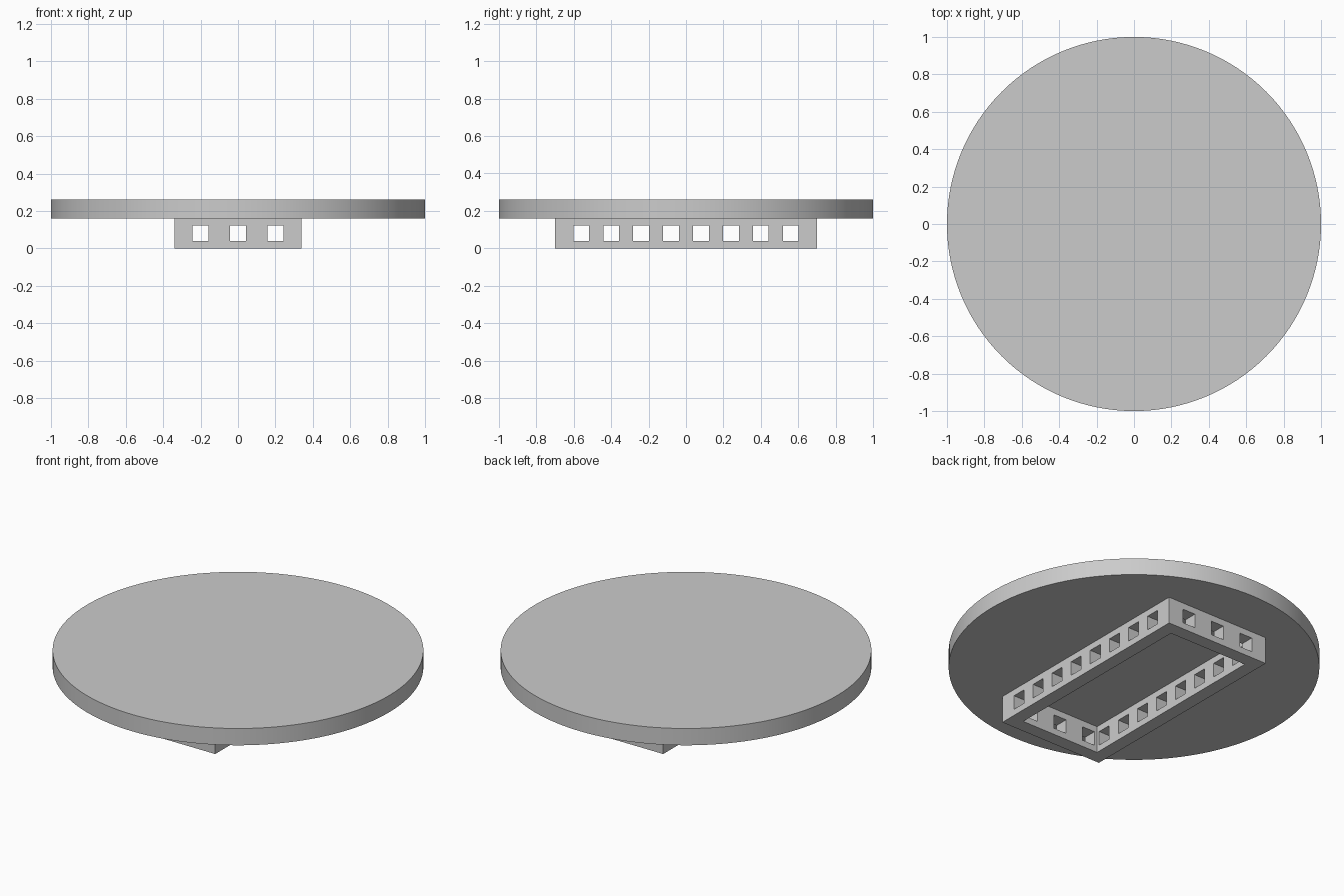
import bpy
import bmesh
import math
from mathutils import Matrix

if "Cube" in bpy.data.objects:
    bpy.data.objects.remove(bpy.data.objects["Cube"], do_unlink=True)

WIDTH, LENGTH, HEIGHT = 0.68, 1.40, 0.16   # outer size of the base frame
WALL, HOLE = 0.08, 0.084
DISC = 0.10

grey = bpy.data.materials.new("plain_grey")
grey.use_nodes = True
colour = (0.6, 0.6, 0.6, 1)
grey.diffuse_color = colour
grey.node_tree.nodes["Principled BSDF"].inputs["Base Color"].default_value = colour


def boxes(name, specs):
    """One object holding a box for each (centre, size)."""
    bm = bmesh.new()
    for centre, size in specs:
        bmesh.ops.create_cube(
            bm, size=1, matrix=Matrix.Translation(centre) @ Matrix.Diagonal((*size, 1)))
    mesh = bpy.data.meshes.new(name)
    bm.to_mesh(mesh)
    bm.free()
    mesh.materials.append(grey)
    obj = bpy.data.objects.new(name, mesh)
    bpy.context.collection.objects.link(obj)
    return obj


def cut(target, cutter):
    """Subtract the cutter from the target, then discard the cutter."""
    cutter.hide_render = True
    mod = target.modifiers.new(cutter.name, "BOOLEAN")
    mod.operation, mod.solver, mod.object = "DIFFERENCE", "EXACT", cutter
    bpy.context.view_layer.objects.active = target
    bpy.ops.object.modifier_apply(modifier=mod.name)
    bpy.data.objects.remove(cutter, do_unlink=True)


# Rectangular base frame, open in the middle, with square holes through its walls
mid = HEIGHT / 2
frame = boxes("base_frame", [((0, 0, mid), (WIDTH, LENGTH, HEIGHT))])
cut(frame, boxes("opening", [((0, 0, mid), (WIDTH - 2 * WALL, LENGTH - 2 * WALL, 1))]))
cut(frame, boxes("end_holes", [((0.2 * i, 0, mid), (HOLE, 2, HOLE)) for i in (-1, 0, 1)]))
cut(frame, boxes("side_holes", [((0, 0.16 * (i - 3.5), mid), (2, HOLE, HOLE)) for i in range(8)]))

# Round top disc
bpy.ops.mesh.primitive_cylinder_add(
    vertices=128, radius=1, depth=DISC, location=(0, 0, HEIGHT + DISC / 2))
disc = bpy.context.object
disc.name = "top_disc"
disc.data.materials.append(grey)
bpy.ops.object.shade_smooth_by_angle(angle=math.radians(30))
